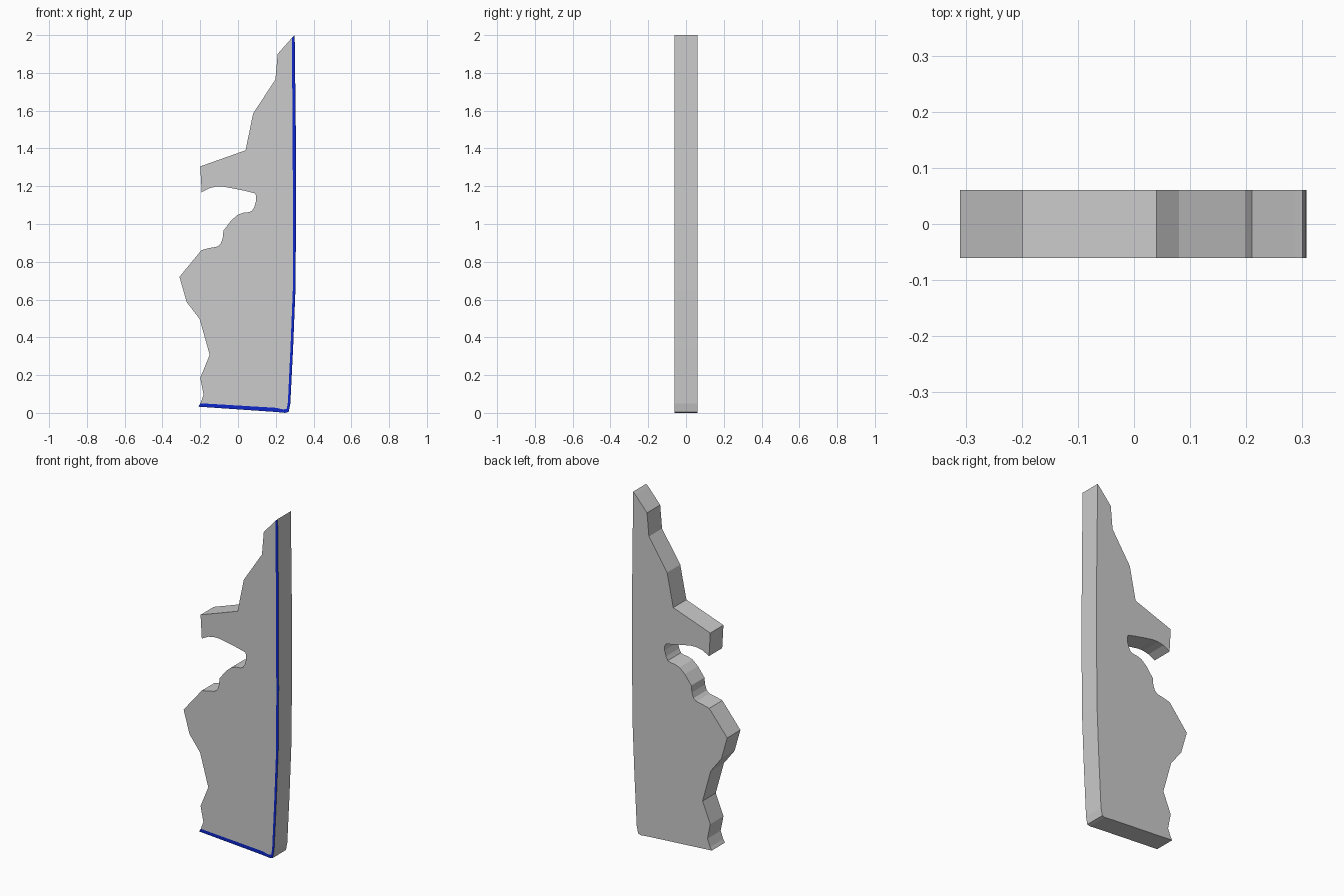
import bpy, bmesh

HALF = 0.061  # half thickness


def material(name, rgb):
    m = bpy.data.materials.new(name)
    m.diffuse_color = (*rgb, 1)
    return m


grey = material("stone_grey", (0.6, 0.6, 0.6))
blue = material("edge_blue", (0.004, 0.02, 0.6))

# Ragged left side, top to bottom (x, z); first and last points touch the stripe
ragged = [
    (0.285, 1.985), (0.21, 1.90), (0.198, 1.765), (0.08, 1.585), (0.04, 1.39),
    (-0.20, 1.305), (-0.192, 1.168), (-0.15, 1.19), (-0.115, 1.198), (-0.08, 1.198),
    (-0.035, 1.19), (0.035, 1.176), (0.088, 1.163), (0.096, 1.15), (0.096, 1.125),
    (0.087, 1.092), (0.075, 1.07), (0.06, 1.063), (0.03, 1.06), (0.0, 1.05),
    (-0.035, 1.02), (-0.077, 0.965), (-0.081, 0.925), (-0.092, 0.895),
    (-0.11, 0.88), (-0.15, 0.873), (-0.193, 0.862), (-0.31, 0.72),
    (-0.272, 0.587), (-0.203, 0.497), (-0.15, 0.307), (-0.20, 0.185),
    (-0.182, 0.095), (-0.199, 0.051),
]
# Clean bottom and right edge, bottom left to top
clean = [(-0.21, 0.033), (0.2, 0.005), (0.25, 0.0), (0.268, 0.005), (0.277, 0.05),
         (0.292, 0.35), (0.304, 0.65), (0.307, 1.0), (0.306, 1.5), (0.30, 2.0)]
# Inner border of the blue front stripe
inner = [(0.2, 0.027), (0.24, 0.018), (0.258, 0.022), (0.264, 0.055),
         (0.278, 0.35), (0.290, 0.65), (0.291, 1.0), (0.289, 1.5)]

# Slab with the stripe cut into its front face
bm = bmesh.new()
outline = ragged + clean
front = [bm.verts.new((x, -HALF, z)) for x, z in outline]
back = [bm.verts.new((x, HALF, z)) for x, z in outline]
border = [bm.verts.new((x, -HALF, z)) for x, z in inner]
n, r = len(outline), len(ragged)
for i in range(n):
    j = (i + 1) % n
    bm.faces.new((front[i], front[j], back[j], back[i]))
bm.faces.new(back)
bm.faces.new(front[:r] + border)
stripe = bm.faces.new([front[r - 1]] + front[r:] + [front[0]] + border[::-1])
stripe.material_index = 1
bmesh.ops.recalc_face_normals(bm, faces=bm.faces[:])
bmesh.ops.triangulate(bm, faces=[f for f in bm.faces if len(f.verts) > 4])

mesh = bpy.data.meshes.new("ragged_slab")
bm.to_mesh(mesh)
bm.free()
mesh.materials.append(grey)
mesh.materials.append(blue)
bpy.context.collection.objects.link(bpy.data.objects.new("ragged_slab", mesh))
